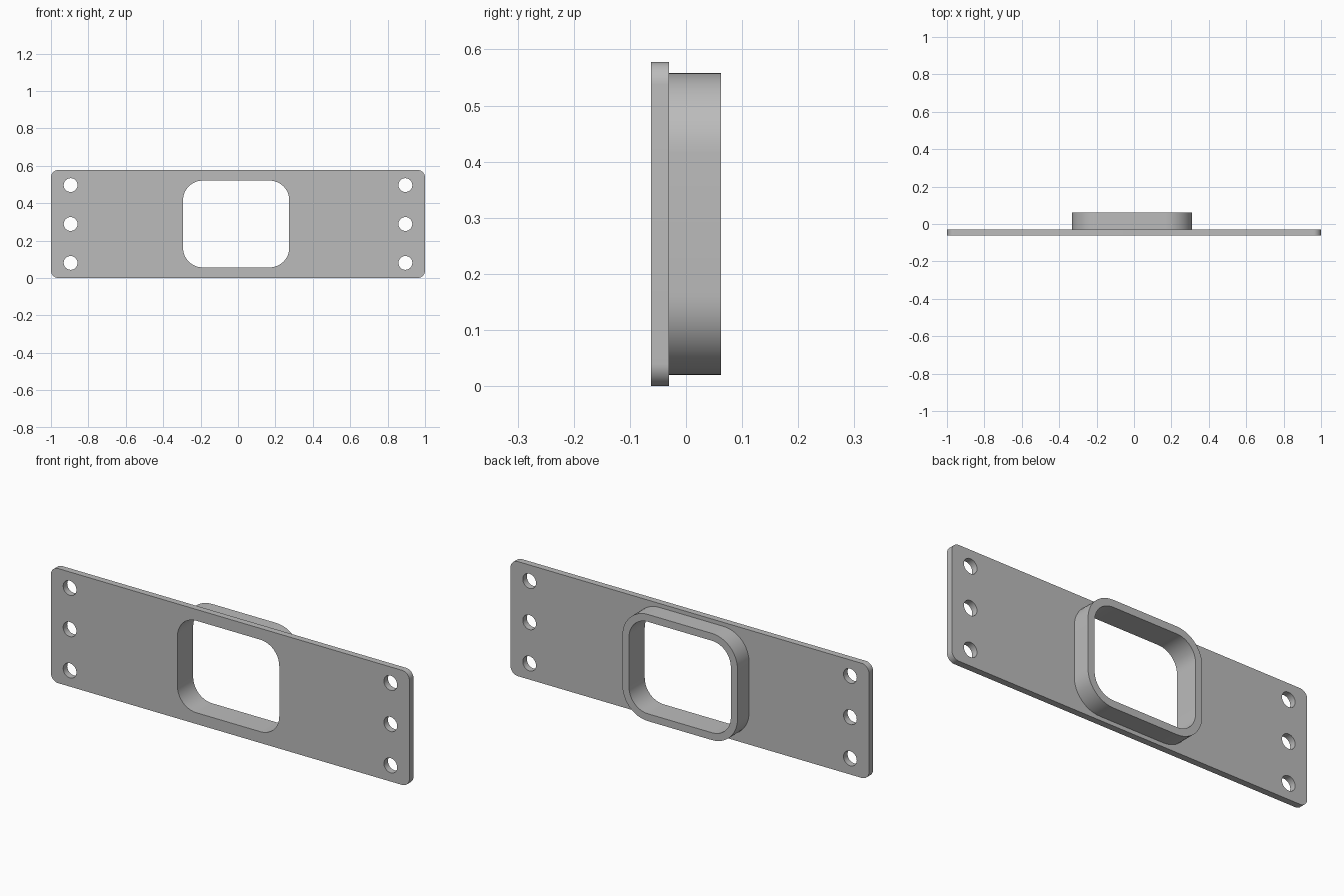
import bpy, bmesh
from math import sin, cos, pi, radians
from mathutils import Matrix

cube = bpy.data.objects.get("Cube")
if cube:
    bpy.data.objects.remove(cube, do_unlink=True)

grey = bpy.data.materials.new("plain grey")
grey.use_nodes = True
colour = (0.5, 0.5, 0.5, 1)
grey.diffuse_color = colour
grey.node_tree.nodes["Principled BSDF"].inputs["Base Color"].default_value = colour


def rounded_rect(cx, cz, hx, hz, r, steps=12):
    """Closed outline of a rectangle with rounded corners."""
    pts = []
    for i, (sx, sz) in enumerate(((1, 1), (-1, 1), (-1, -1), (1, -1))):
        for k in range(steps + 1):
            a = (i + k / steps) * pi / 2
            pts.append((cx + sx * (hx - r) + r * cos(a),
                        cz + sz * (hz - r) + r * sin(a)))
    return pts


def circle(cx, cz, r, n=32):
    return [(cx + r * cos(2 * pi * k / n), cz + r * sin(2 * pi * k / n))
            for k in range(n)]


def extrude_profile(name, loops, y0, y1, open_front=False):
    """Fill the outlines (inner ones become holes) and extrude from y0 to y1."""
    curve = bpy.data.curves.new(name + "_profile", "CURVE")
    curve.dimensions = "2D"
    curve.fill_mode = "BOTH"
    curve.extrude = (y1 - y0) / 2
    for loop in loops:
        spline = curve.splines.new("POLY")
        spline.points.add(len(loop) - 1)
        for point, (x, z) in zip(spline.points, loop):
            point.co = (x, z, 0, 1)
        spline.use_cyclic_u = True
    helper = bpy.data.objects.new(name + "_profile", curve)
    bpy.context.collection.objects.link(helper)
    graph = bpy.context.evaluated_depsgraph_get()
    mesh = bpy.data.meshes.new_from_object(helper.evaluated_get(graph))
    bpy.data.objects.remove(helper, do_unlink=True)

    # stand the profile upright and clean it
    mesh.transform(Matrix.Translation((0, (y0 + y1) / 2, 0))
                   @ Matrix.Rotation(radians(90), 4, "X"))
    bm = bmesh.new()
    bm.from_mesh(mesh)
    bmesh.ops.remove_doubles(bm, verts=bm.verts, dist=0.0001)
    bmesh.ops.recalc_face_normals(bm, faces=bm.faces)
    if open_front:
        hidden = [f for f in bm.faces if all(v.co.y < y0 + 0.001 for v in f.verts)]
        bmesh.ops.delete(bm, geom=hidden, context="FACES_ONLY")
    for f in bm.faces:
        f.smooth = True
    bm.to_mesh(mesh)
    bm.free()
    mesh.set_sharp_from_angle(angle=radians(30))
    mesh.materials.clear()
    mesh.materials.append(grey)
    mesh.name = name
    obj = bpy.data.objects.new(name, mesh)
    bpy.context.collection.objects.link(obj)
    return obj


FRONT, BACK, REAR = -0.0625, -0.03, 0.0625
MID_Z = 0.289
opening = rounded_rect(-0.01, MID_Z, 0.284, 0.232, 0.105)
collar_outline = rounded_rect(-0.01, MID_Z, 0.321, 0.269, 0.142)

# mounting plate with three screw holes at each end
holes = [circle(sx * 0.895, MID_Z + dz, 0.037)
         for sx in (-1, 1) for dz in (-0.208, 0, 0.208)]
plate = rounded_rect(0, MID_Z, 1, MID_Z, 0.04)
extrude_profile("mounting_plate", [plate, opening] + holes, FRONT, BACK)

# raised collar around the opening, joined to the back of the plate
extrude_profile("collar", [collar_outline, opening], BACK, REAR, open_front=True)
